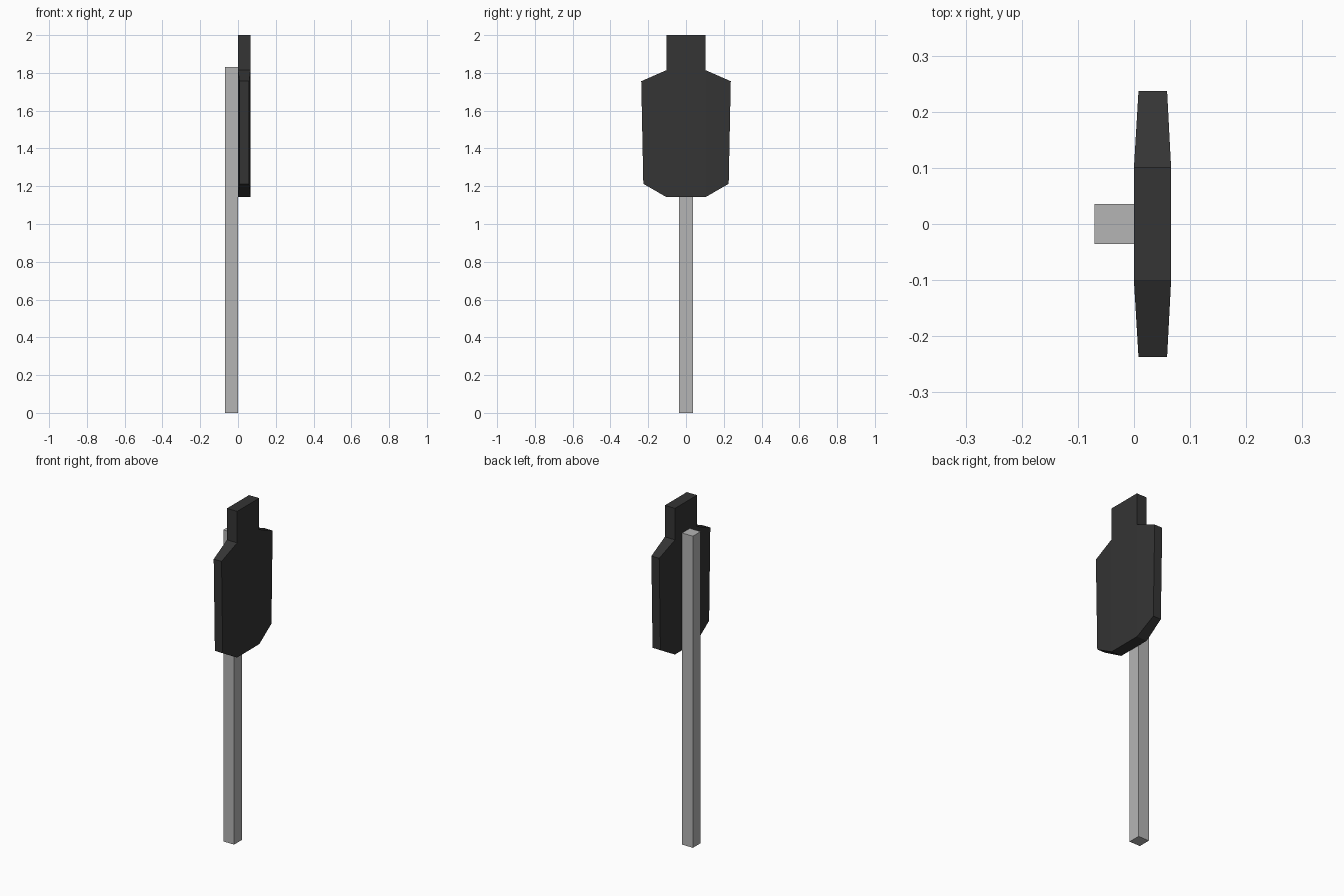
import bpy, bmesh

if "Cube" in bpy.data.objects:
    bpy.data.objects.remove(bpy.data.objects["Cube"])


def material(name, rgb):
    m = bpy.data.materials.new(name)
    m.diffuse_color = (*rgb, 1)
    m.use_nodes = True
    m.node_tree.nodes["Principled BSDF"].inputs["Base Color"].default_value = m.diffuse_color
    return m


def finish(bm, name, mat):
    bmesh.ops.remove_doubles(bm, verts=bm.verts, dist=1e-5)
    bmesh.ops.recalc_face_normals(bm, faces=bm.faces)
    me = bpy.data.meshes.new(name)
    bm.to_mesh(me)
    bm.free()
    me.materials.append(mat)
    ob = bpy.data.objects.new(name, me)
    bpy.context.collection.objects.link(ob)
    return ob


grey = material("post grey", (0.46, 0.46, 0.46))
black = material("target black", (0.035, 0.035, 0.035))

# Square post
bm = bmesh.new()
bmesh.ops.create_cube(bm, size=1)
for v in bm.verts:
    v.co.x = v.co.x * 0.07 - 0.035
    v.co.y *= 0.072
    v.co.z = (v.co.z + 0.5) * 1.83
finish(bm, "post", grey)

# Silhouette board: full thickness in the middle, thinner at the outer edges
THICK, EDGE = (0.0, 0.066), (0.008, 0.059)
outline = [  # half outline (y, z, thickness range), top to bottom
    (0.102, 2.0, THICK),
    (0.102, 1.815, THICK),
    (0.237, 1.756, EDGE),
    (0.226, 1.213, EDGE),
    (0.103, 1.142, THICK),
]
bm = bmesh.new()
ring = [(y, z, t) for y, z, t in outline] + [(-y, z, t) for y, z, t in reversed(outline)]
n = len(ring)
back, front = ([bm.verts.new((t[i], y, z)) for y, z, t in ring] for i in (0, 1))
for side in (back, front):
    # head, body, and the two tapered wings
    for idx in ((0, 1, 8, 9), (1, 4, 5, 8), (1, 2, 3, 4), (5, 6, 7, 8)):
        bm.faces.new([side[i] for i in idx])
for i in range(n):
    j = (i + 1) % n
    bm.faces.new((back[i], back[j], front[j], front[i]))
finish(bm, "target_board", black)
